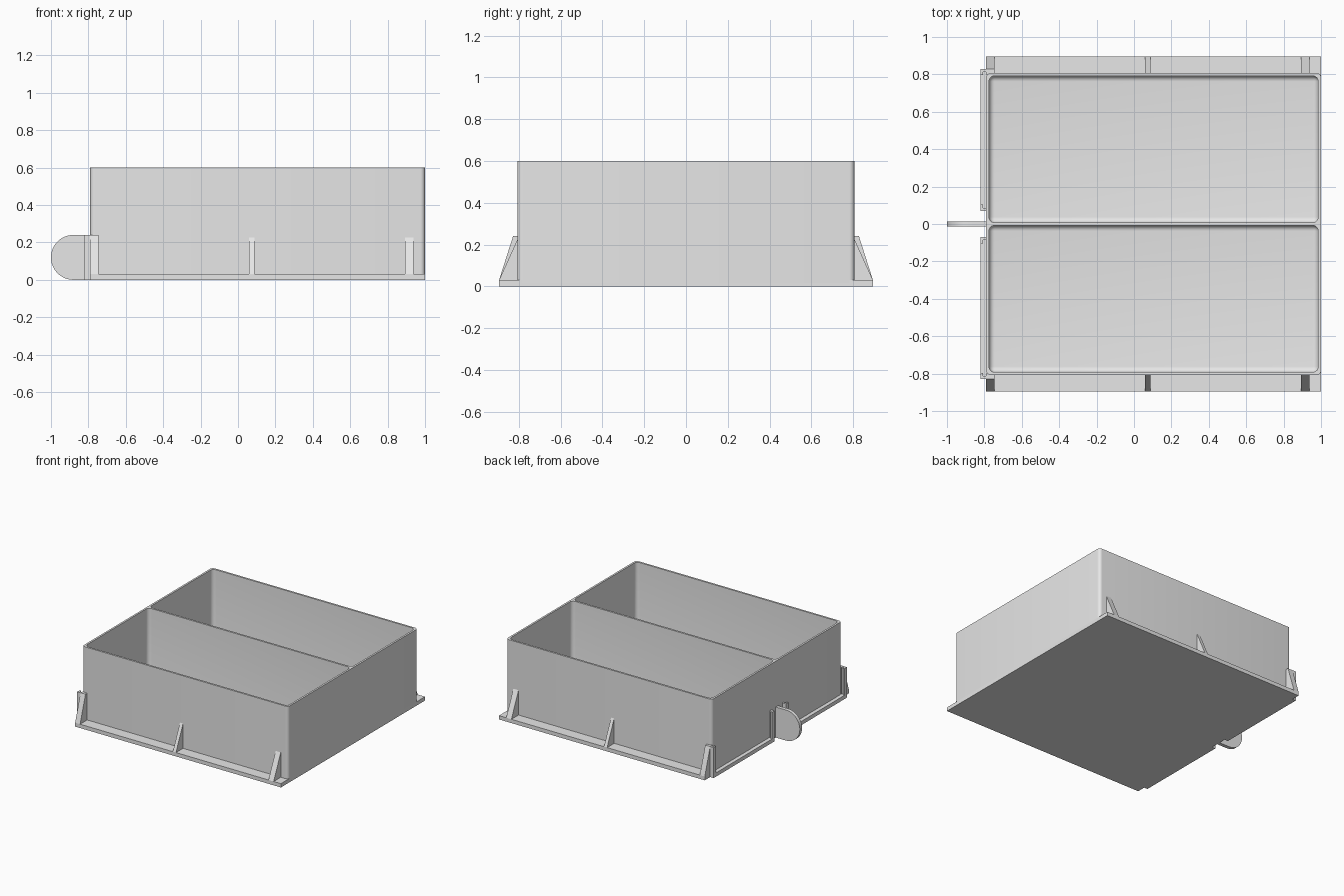
import bpy, bmesh
from math import pi, sin, cos, radians

cube = bpy.data.objects.get("Cube")
if cube:
    bpy.data.objects.remove(cube, do_unlink=True)

grey = bpy.data.materials.new("light grey")
grey.use_nodes = True
tone = (0.8, 0.8, 0.8, 1)
grey.diffuse_color = tone
grey.node_tree.nodes["Principled BSDF"].inputs["Base Color"].default_value = tone

LEFT, RIGHT, SIDE, TOP = -0.79, 1.0, 0.807, 0.6
FLANGE, BASE, POST, WALL = 0.895, 0.03, 0.24, 0.015


def finish(name, bm):
    bmesh.ops.recalc_face_normals(bm, faces=bm.faces[:])
    mesh = bpy.data.meshes.new(name)
    bm.to_mesh(mesh)
    bm.free()
    mesh.materials.append(grey)
    obj = bpy.data.objects.new(name, mesh)
    bpy.context.collection.objects.link(obj)
    return obj


def block(name, x, y, z, radius=0, round_floor=False):
    """Box from ranges; radius rounds upright edges and optionally the floor edges."""
    bm = bmesh.new()
    bmesh.ops.create_cube(bm, size=1)
    for v in bm.verts:
        v.co = [r[0] if c < 0 else r[1] for c, r in zip(v.co, (x, y, z))]
    if radius:
        edges = []
        for e in bm.edges:
            a, b = (v.co.z for v in e.verts)
            if a != b or (round_floor and max(a, b) < sum(z) / 2):
                edges.append(e)
        bmesh.ops.bevel(bm, geom=edges, offset=radius, segments=6,
                        profile=0.5, affect='EDGES')
    return finish(name, bm)


def prism(name, points, shift):
    """Extrude a closed outline of 3D points along a vector."""
    bm = bmesh.new()
    face = bm.faces.new([bm.verts.new(p) for p in points])
    new = bmesh.ops.extrude_face_region(bm, geom=[face])["geom"]
    bmesh.ops.translate(bm, vec=shift,
                        verts=[g for g in new if isinstance(g, bmesh.types.BMVert)])
    return finish(name, bm)


def smooth(obj):
    bpy.ops.object.select_all(action='DESELECT')
    obj.select_set(True)
    bpy.context.view_layer.objects.active = obj
    bpy.ops.object.shade_smooth_by_angle(angle=radians(30))


# Open tray with two hollow compartments
tray = block("tray", (LEFT, RIGHT), (-SIDE, SIDE), (0.015, TOP), 0.025)
for s in (-1, 1):
    y = sorted((s * WALL / 2, s * (SIDE - WALL)))
    cutter = block("compartment_cutter", (LEFT + WALL, RIGHT - WALL), y,
                   (BASE + 0.002, TOP + 0.2), 0.03, True)
    cutter.hide_render = True
    mod = tray.modifiers.new("compartment", 'BOOLEAN')
    mod.operation, mod.solver, mod.object = 'DIFFERENCE', 'EXACT', cutter
    bpy.context.view_layer.objects.active = tray
    bpy.ops.object.modifier_apply(modifier=mod.name)
    bpy.data.objects.remove(cutter, do_unlink=True)
smooth(tray)

# Base plate whose edges form the long flanges
block("base_plate", (LEFT, RIGHT), (-FLANGE, FLANGE), (0, BASE))

for s, side in ((-1, "front"), (1, "back")):
    # Tapered ribs standing on the flange
    for x0, x1, tip, height in ((LEFT, -0.747, 0.828, POST),
                                (0.06, 0.087, SIDE, 0.225),
                                (0.892, 0.937, SIDE, 0.225)):
        outline = [(SIDE - 0.008, BASE), (FLANGE, BASE), (tip, height)]
        outline.append((SIDE - 0.008, height))
        prism(side + "_rib", [(x0, s * y, z) for y, z in outline], (x1 - x0, 0, 0))

    # Card holder on the end wall: ledge, end posts and retaining lips
    def span(a, b):
        return sorted((s * a, s * b))
    outer = LEFT - 0.03
    block(side + "_holder_ledge", (outer, LEFT), span(0.07, 0.828), (0, BASE))
    for end, inner, lip in ((0.828, 0.812, 0.797), (0.07, 0.086, 0.103)):
        block(side + "_holder_post", (outer, LEFT), span(end, inner), (BASE, POST))
        block(side + "_holder_lip", (outer, outer + 0.012), span(inner, lip), (BASE, POST))

# Rounded pull tab at the middle of the end wall
R = POST / 2
arc = [(-1 + R - R * sin(pi * i / 24), -0.014, R + R * cos(pi * i / 24))
       for i in range(25)]
tab = prism("pull_tab", [(LEFT, -0.014, POST)] + arc + [(LEFT, -0.014, 0)],
            (0, 0.028, 0))
smooth(tab)
